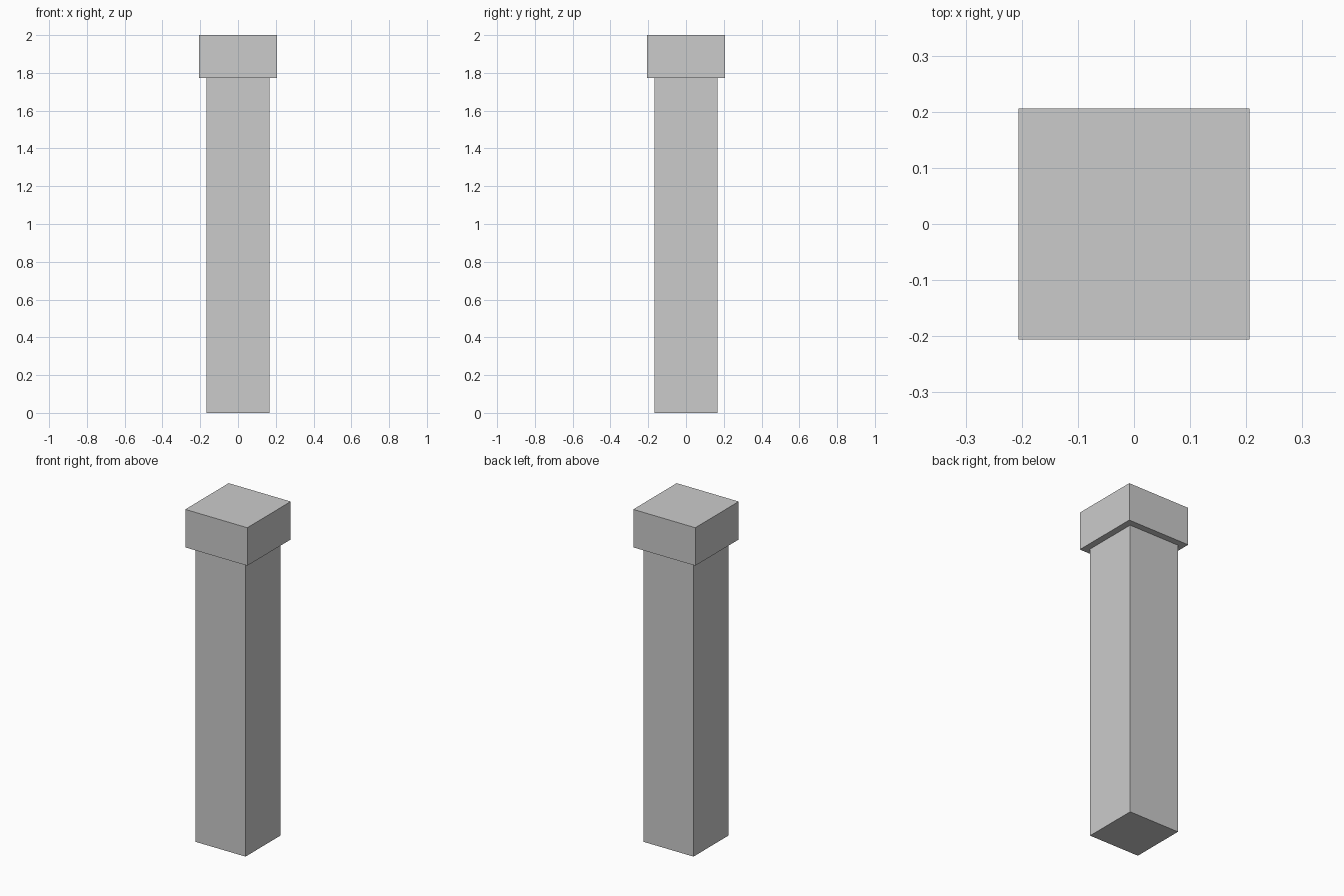
import bpy

if "Cube" in bpy.data.objects:
    bpy.data.objects.remove(bpy.data.objects["Cube"])


def square_block(name, width, z0, z1):
    bpy.ops.mesh.primitive_cube_add(size=1, location=(0, 0, (z0 + z1) / 2))
    ob = bpy.context.object
    ob.name = name
    ob.scale = (width, width, z1 - z0)
    bpy.ops.object.transform_apply(location=False, rotation=False, scale=True)
    return ob


CAP_BOTTOM = 1.772

# Square shaft standing on the ground
square_block("pillar_shaft", 0.334, 0.0, CAP_BOTTOM)
# Wider square cap resting on the shaft
square_block("pillar_cap", 0.412, CAP_BOTTOM, 2.0)
